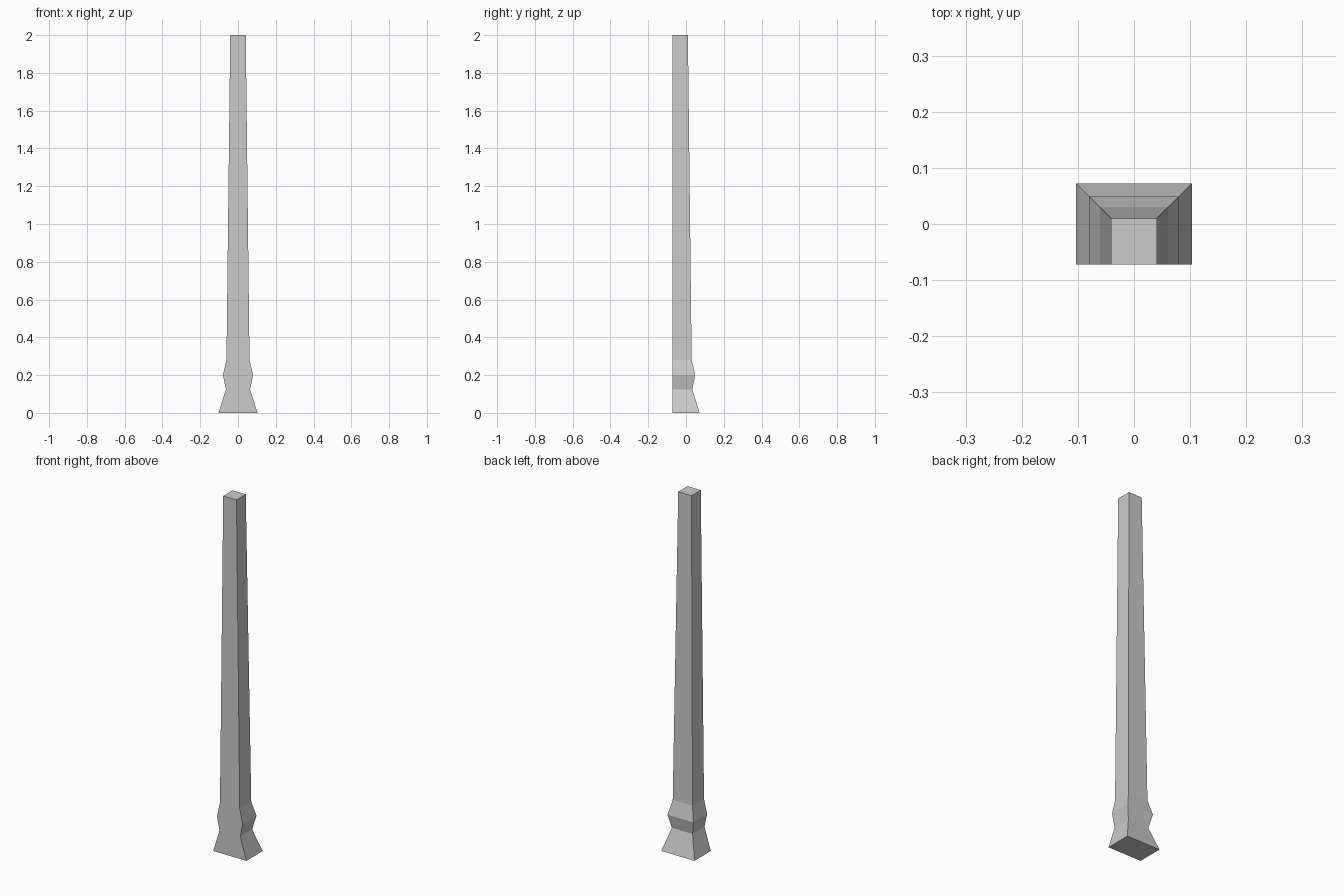
import bpy, bmesh

if "Cube" in bpy.data.objects:
    bpy.data.objects.remove(bpy.data.objects["Cube"])

# Height and half width of each level; the front stays flat against one plane
LEVELS = [(0.0, 0.103), (0.125, 0.064), (0.2, 0.08), (0.28, 0.061), (2.0, 0.041)]
FRONT = -0.072
BACK_SHIFT = 0.031

bm = bmesh.new()

# Rectangular rings
rings = []
for z, w in LEVELS:
    back = w - BACK_SHIFT
    rings.append([bm.verts.new((x, y, z)) for x, y in
                  ((-w, FRONT), (w, FRONT), (w, back), (-w, back))])

# Side walls and back wall
for low, high in zip(rings, rings[1:]):
    for i in (1, 2, 3):
        j = (i + 1) % 4
        bm.faces.new((low[i], low[j], high[j], high[i]))
    # Flat front wall
    bm.faces.new((low[0], low[1], high[1], high[0]))

# Bottom and top caps
bm.faces.new(rings[0][::-1])
bm.faces.new(rings[-1])
bmesh.ops.recalc_face_normals(bm, faces=bm.faces)

mesh = bpy.data.meshes.new("tapered_post")
bm.to_mesh(mesh)
bm.free()
post = bpy.data.objects.new("tapered_post", mesh)
bpy.context.collection.objects.link(post)
